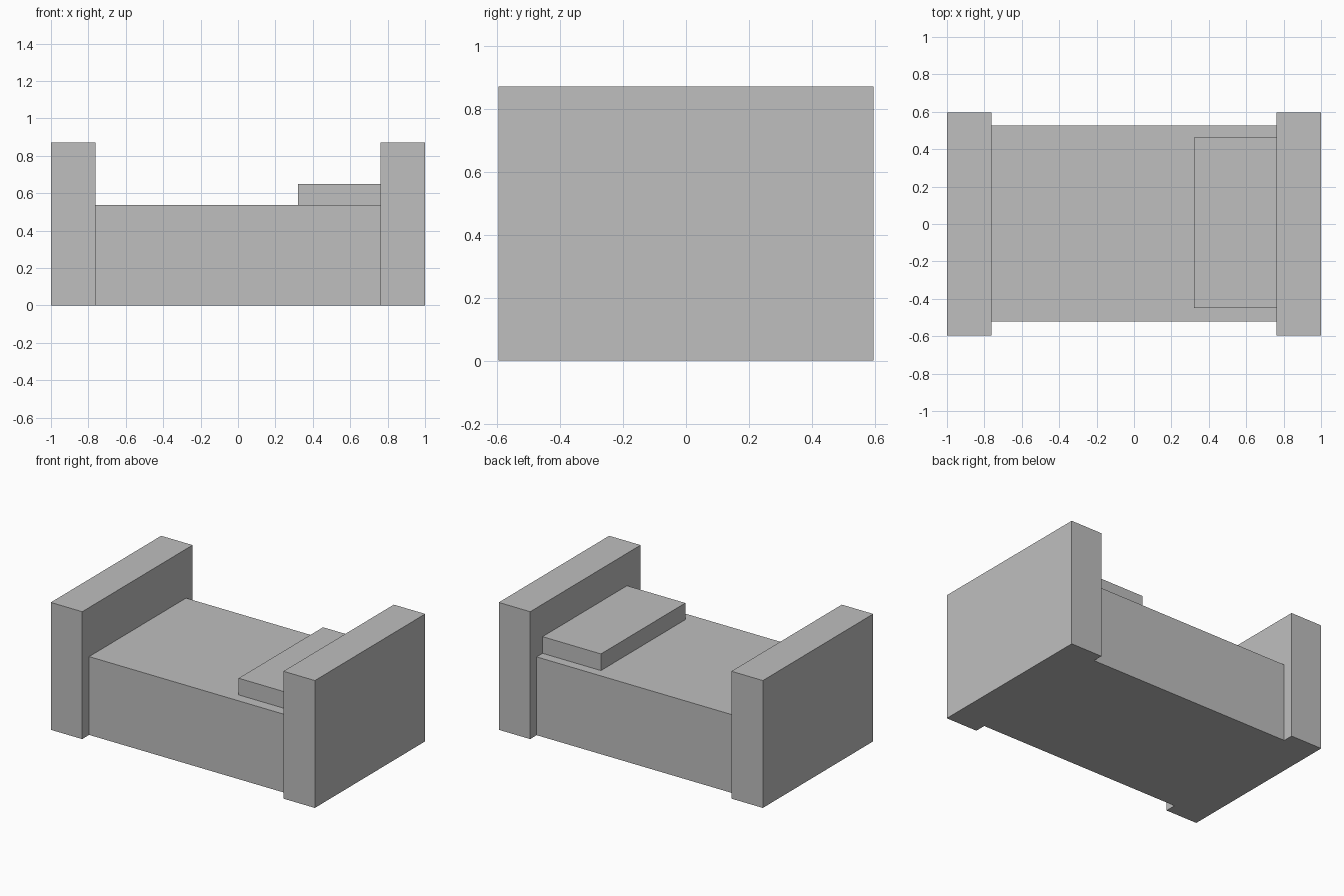
import bpy
import bmesh
from mathutils import Vector

default = bpy.data.objects.get("Cube")
if default:
    bpy.data.objects.remove(default, do_unlink=True)

# Single plain grey for the whole bed
grey = bpy.data.materials.new("plain_grey")
grey.use_nodes = True
colour = (0.52, 0.52, 0.52, 1)
grey.diffuse_color = colour
grey.node_tree.nodes["Principled BSDF"].inputs["Base Color"].default_value = colour


def box(name, low, high):
    """Flat-faced box between two opposite corners."""
    low, high = Vector(low), Vector(high)
    bm = bmesh.new()
    bmesh.ops.create_cube(bm, size=1)
    bmesh.ops.scale(bm, vec=high - low, verts=bm.verts)
    mesh = bpy.data.meshes.new(name)
    bm.to_mesh(mesh)
    bm.free()
    mesh.materials.append(grey)
    obj = bpy.data.objects.new(name, mesh)
    obj.location = (low + high) / 2
    bpy.context.collection.objects.link(obj)
    return obj


INNER = 0.762       # inner face of the end boards
HALF_DEPTH = 0.597
BOARD_TOP = 0.872
BED_TOP = 0.536

# End boards
box("headboard", (INNER, -HALF_DEPTH, 0), (1, HALF_DEPTH, BOARD_TOP))
box("footboard", (-1, -HALF_DEPTH, 0), (-INNER, HALF_DEPTH, BOARD_TOP))

# Mattress block between the boards, with the pillow on top at the head
box("mattress", (-INNER, -0.522, 0), (INNER, 0.527, BED_TOP))
box("pillow", (0.32, -0.45, BED_TOP), (INNER, 0.463, 0.65))
